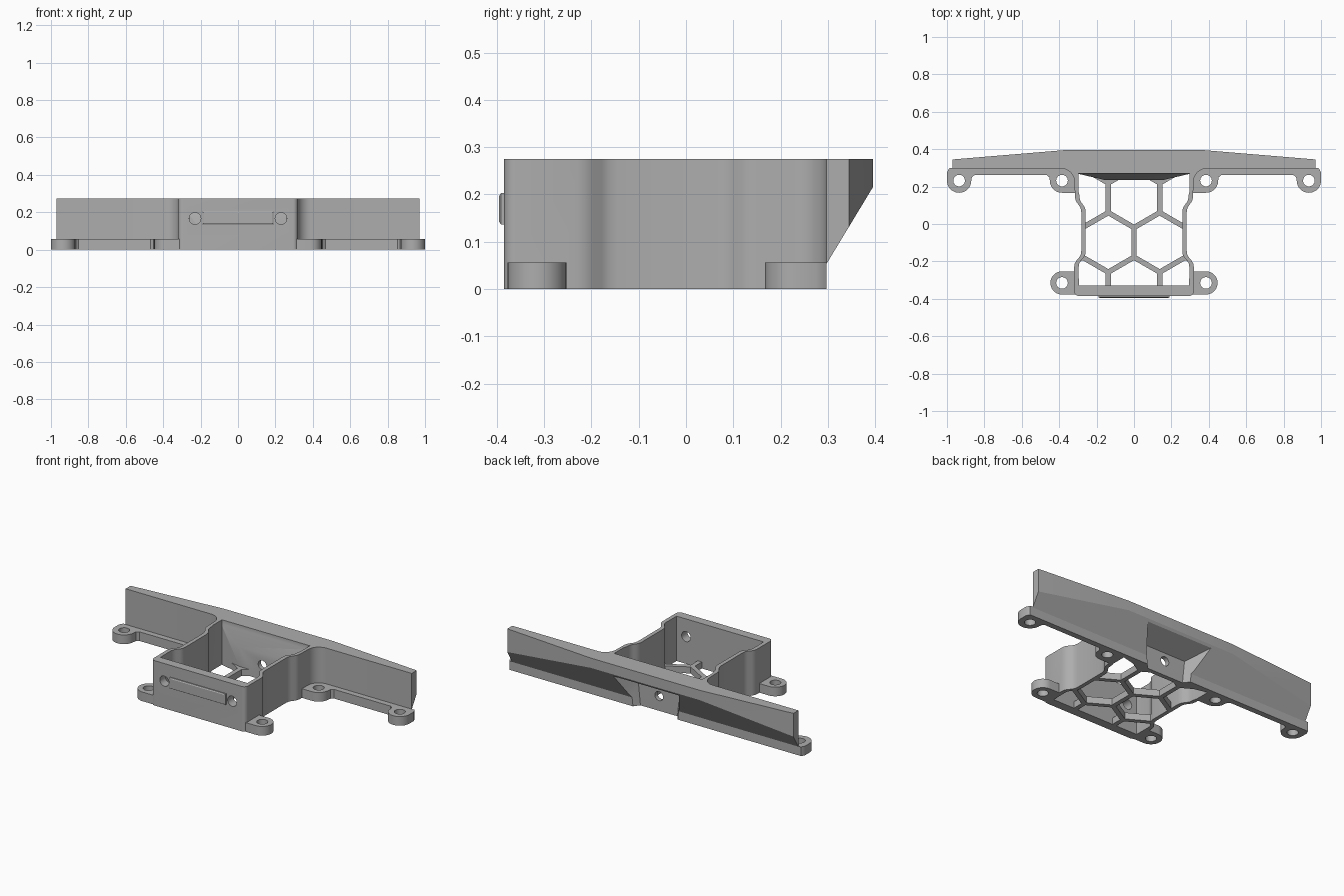
import bpy, bmesh, math
from mathutils import Matrix

if "Cube" in bpy.data.objects:
    bpy.data.objects.remove(bpy.data.objects["Cube"])

grey = bpy.data.materials.new("grey plastic")
grey.diffuse_color = (0.42, 0.42, 0.42, 1)
grey.use_nodes = True
grey.node_tree.nodes["Principled BSDF"].inputs["Base Color"].default_value = grey.diffuse_color


def make(name, bm):
    bmesh.ops.recalc_face_normals(bm, faces=bm.faces)
    me = bpy.data.meshes.new(name)
    bm.to_mesh(me)
    bm.free()
    ob = bpy.data.objects.new(name, me)
    me.materials.append(grey)
    bpy.context.collection.objects.link(ob)
    return ob


def prism(name, outlines, z0, z1):
    """Extrude one or more xy outlines between two heights."""
    bm = bmesh.new()
    for pts in outlines:
        lo = [bm.verts.new((x, y, z0)) for x, y in pts]
        hi = [bm.verts.new((x, y, z1)) for x, y in pts]
        bm.faces.new(lo)
        bm.faces.new(hi)
        for i in range(len(pts)):
            j = (i + 1) % len(pts)
            bm.faces.new((lo[i], lo[j], hi[j], hi[i]))
    return make(name, bm)


def hull(name, pts):
    """Convex solid, with every point mirrored in x."""
    bm = bmesh.new()
    for x, y, z in pts:
        bm.verts.new((x, y, z))
        bm.verts.new((-x, y, z))
    bmesh.ops.convex_hull(bm, input=bm.verts[:])
    return make(name, bm)


def rod(name, spots, r, length, along_y=False):
    bm = bmesh.new()
    for p in spots:
        m = Matrix.Translation(p)
        if along_y:
            m = m @ Matrix.Rotation(math.pi / 2, 4, 'X')
        bmesh.ops.create_cone(bm, cap_ends=True, segments=32, radius1=r,
                              radius2=r, depth=length, matrix=m)
    return make(name, bm)


def boolean(ob, tool, op):
    m = ob.modifiers.new("cut", 'BOOLEAN')
    m.operation, m.object, m.solver = op, tool, 'EXACT'
    bpy.context.view_layer.objects.active = ob
    bpy.ops.object.modifier_apply(modifier=m.name)
    bpy.data.objects.remove(tool)


def arc(cx, cy, r, a0, a1, n=12):
    return [(cx + r * math.cos(math.radians(a0 + (a1 - a0) * i / n)),
             cy + r * math.sin(math.radians(a0 + (a1 - a0) * i / n))) for i in range(n + 1)]


def mirrored(half):
    return half + [(-x, y) for x, y in reversed(half)]


def flip(pts):
    return [(-x, y) for x, y in pts]


# Tray wall and rear panel share one outline
H = 0.275
side = [(.32, -.23), (.317, -.212), (.308, -.196), (.293, -.178), (.285, -.164), (.282, -.145),
        (.282, .065), (.285, .083), (.293, .098), (.306, .116), (.313, .130), (.316, .148)]
outer = arc(.295, -.36, .025, -90, 0, 6) + side + arc(.39, .225, .072, 180, 90, 10)
outer += [(.97, .297), (.97, .345), (.37, .395)]
body = prism("mounting_bracket", [mirrored(outer)], 0, H)

# Hollow tray with a floor
inner_half = [(.295, -.33)] + [(x - .024, y) for x, y in side] + [(.293, .16), (.298, .18), (.298, .27)]
inner = mirrored(inner_half)
boolean(body, prism("cavity", [inner], .04, .4), 'DIFFERENCE')

# Honeycomb openings clipped to the tray interior
pitch = 0.275
s = pitch / math.sqrt(3)
cells = []
for row in range(3):
    for k in range(-2, 3):
        cx, cy = (k + .5 * (row % 2)) * pitch, .14 - row * 1.5 * s
        cells.append(arc(cx, cy, s - .016, 30, 330, 5))
honey = prism("honeycomb", cells, -.05, .06)
boolean(honey, prism("clip", [inner], -.1, .1), 'INTERSECT')
boolean(body, honey, 'DIFFERENCE')

# Sloped bulge on the inside of the rear wall
boolean(body, hull("bulge", [(.305, .285, .25), (.305, .27, .25), (.305, .27, 0), (.155, .235, .16),
                             (.155, .235, 0), (.305, .285, 0)]), 'UNION')

# Side flanges with rounded screw tabs
flange = [(.30, .167)] + arc(.385, .232, .065, -90, 0) + [(.453, .25), (.468, .262), (.852, .262), (.867, .25)]
flange += arc(.935, .232, .065, 180, 360, 24) + [(1, .275), (.993, .29), (.98, .31), (.30, .31)]
front_tab = [(.30, -.377)] + arc(.385, -.315, .062, -90, 90, 20) + [(.30, -.253)]
for tab in (flange, front_tab):
    for pts in (tab, flip(tab)):
        boolean(body, prism("tab", [pts], 0, .056), 'UNION')

# Rear underside sloped back to the foot
boolean(body, hull("slope", [(1.2, .297, -.1), (1.2, .297, .053), (1.2, .395, .215),
                             (1.2, .6, .215 + .205 * 1.65), (1.2, .6, -.1)]), 'DIFFERENCE')

# Rear recess around the screw hole
boolean(body, hull("recess", [(.12, .262, -.05), (.14, .262, .14), (.23, .395, .205),
                              (.24, .42, .215), (.24, .42, -.05)]), 'DIFFERENCE')

# Screw holes
tabs = [(sx * x, y, .03) for sx in (-1, 1) for x, y in ((.385, -.315), (.385, .232), (.935, .232))]
boolean(body, rod("tab_holes", tabs, .031, .2), 'DIFFERENCE')
boolean(body, rod("front_holes", [(-.23, -.36, .167), (.23, -.36, .167)], .031, .15, True), 'DIFFERENCE')
boolean(body, rod("rear_hole", [(0, .25, .09)], .028, .15, True), 'DIFFERENCE')

# Raised front label plate with a chamfered rim
plate = hull("front_plate", [(.19, -.38, z) for z in (.136, .203)]
             + [(.19, -.391, z) for z in (.136, .203)]
             + [(.184, -.395, z) for z in (.142, .197)])

for ob in (body, plate):
    bpy.ops.object.select_all(action='DESELECT')
    ob.select_set(True)
    bpy.context.view_layer.objects.active = ob
    bpy.ops.object.shade_smooth_by_angle(angle=math.radians(30))
